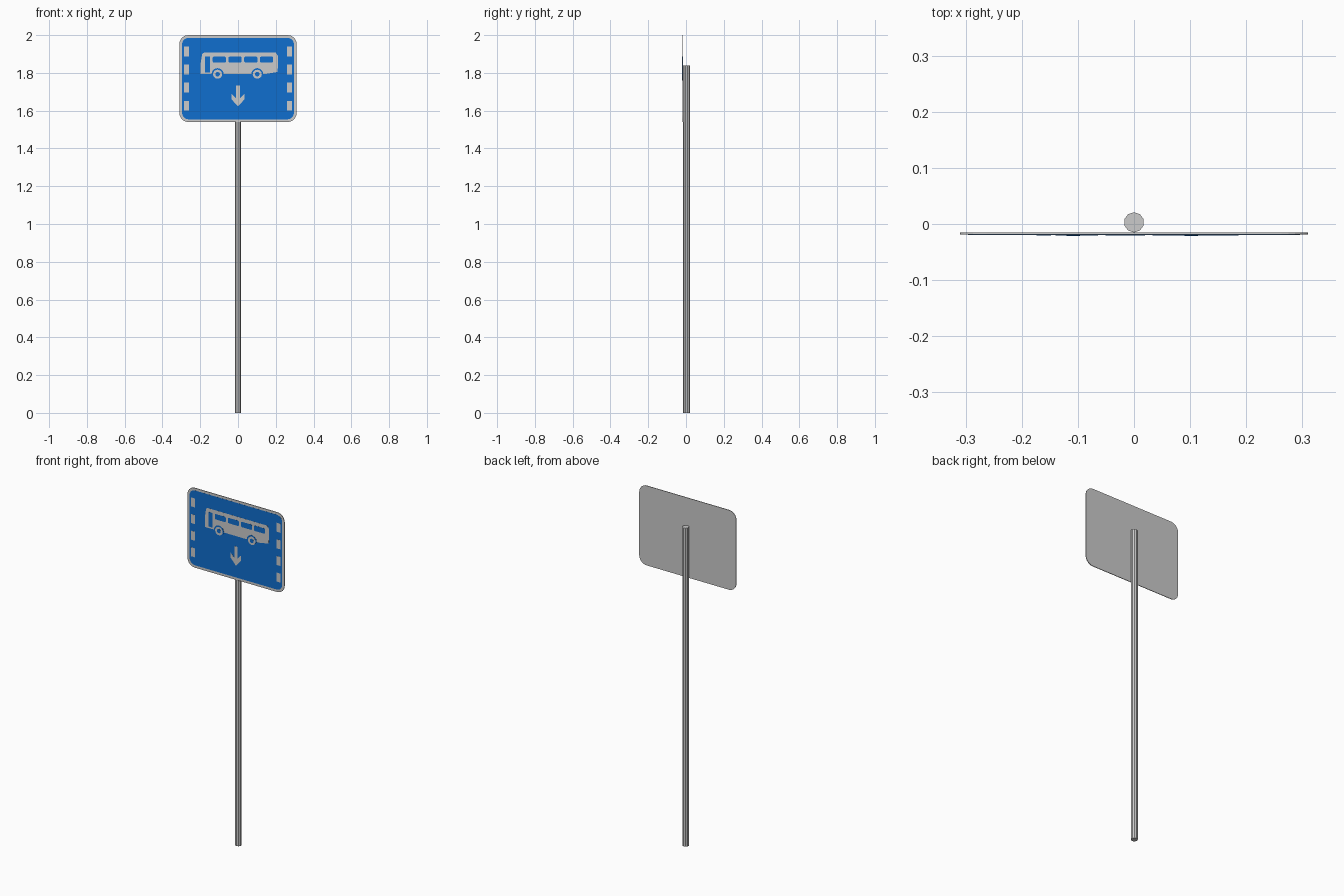
import bpy, math
from mathutils import Matrix

cube = bpy.data.objects.get("Cube")
if cube:
    bpy.data.objects.remove(cube)


def material(name, rgb):
    m = bpy.data.materials.new(name)
    m.use_nodes = True
    m.diffuse_color = (*rgb, 1)
    m.node_tree.nodes["Principled BSDF"].inputs["Base Color"].default_value = (*rgb, 1)
    return m


grey = material("light grey", (0.6, 0.6, 0.6))
blue = material("sign blue", (0.005, 0.156, 0.62))

BACK = -0.0155    # rear face of the panel
FACE = -0.019     # front face of the panel
STEP = 0.0004     # thickness of each painted layer


def plate(name, outlines, mat, front, back):
    """Flat plate facing -y, made from one or more (x, z) outlines."""
    verts, faces = [], []
    for pts in outlines:
        n, s = len(pts), len(verts)
        verts += [(x, front, z) for x, z in pts] + [(x, back, z) for x, z in pts]
        faces += [list(range(s, s + n)), list(range(s + 2 * n - 1, s + n - 1, -1))]
        for i in range(n):
            j = (i + 1) % n
            faces.append([s + j, s + i, s + n + i, s + n + j])
    mesh = bpy.data.meshes.new(name)
    mesh.from_pydata(verts, [], faces)
    mesh.materials.append(mat)
    ob = bpy.data.objects.new(name, mesh)
    bpy.context.collection.objects.link(ob)
    return ob


def layer(name, outlines, mat, level):
    front = FACE - STEP * level
    return plate(name, outlines, mat, front, front + STEP)


def rect(x0, x1, z0, z1):
    return [(x0, z0), (x1, z0), (x1, z1), (x0, z1)]


def rounded(x0, x1, z0, z1, r, steps=6):
    pts = []
    corners = [(x1 - r, z1 - r), (x0 + r, z1 - r), (x0 + r, z0 + r), (x1 - r, z0 + r)]
    for k, (cx, cz) in enumerate(corners):
        for i in range(steps + 1):
            a = math.pi / 2 * (k + i / steps)
            pts.append((cx + r * math.cos(a), cz + r * math.sin(a)))
    return pts


def circle(cx, cz, r, n=20):
    return [(cx + r * math.cos(math.tau * i / n), cz + r * math.sin(math.tau * i / n))
            for i in range(n)]


# Post
bpy.ops.mesh.primitive_cylinder_add(vertices=10, radius=0.018, depth=1.84,
                                    location=(0, 0.003, 0.92))
post = bpy.context.object
post.name = "post"
post.data.materials.append(grey)

# Panel with a grey rim around the blue field
plate("sign_panel", [rounded(-0.31, 0.31, 1.54, 2.0, 0.047)], grey, FACE, BACK)
layer("blue_field", [rounded(-0.296, 0.296, 1.554, 1.986, 0.035)], blue, 1)

# Lane dashes down both sides
dashes = []
for i in range(4):
    top = 1.94 - 0.096 * i
    for x in (-0.286, 0.26):
        dashes.append(rect(x, x + 0.026, top - 0.052, top))
layer("lane_dashes", dashes, grey, 2)

# Bus silhouette, with door and windows
body = [(-0.198, 1.793), (0.14, 1.793), (0.21, 1.805), (0.212, 1.89), (0.2, 1.907),
        (-0.18, 1.907), (-0.19, 1.9), (-0.198, 1.85)]
layer("bus_body", [body], grey, 2)
windows = [rect(-0.174, -0.148, 1.802, 1.886)]
for i in range(4):
    x = -0.134 + 0.0835 * i
    windows.append(rounded(x, x + 0.07, 1.855, 1.886, 0.006, 2))
layer("bus_windows", windows, blue, 3)

# Wheels: blue arch, grey tyre, blue hub
for name, r, mat, level in (("wheel_arches", 0.032, blue, 3),
                            ("wheel_tyres", 0.024, grey, 4),
                            ("wheel_hubs", 0.012, blue, 5)):
    layer(name, [circle(x, 1.793, r) for x in (-0.108, 0.102)], mat, level)

# Downward arrow
half = [(0.01, 1.733), (0.01, 1.665), (0.034, 1.69), (0.034, 1.66)]
arrow = half + [(0, 1.622)] + [(-x, z) for x, z in reversed(half)]
layer("down_arrow", [arrow[::-1]], grey, 2)
